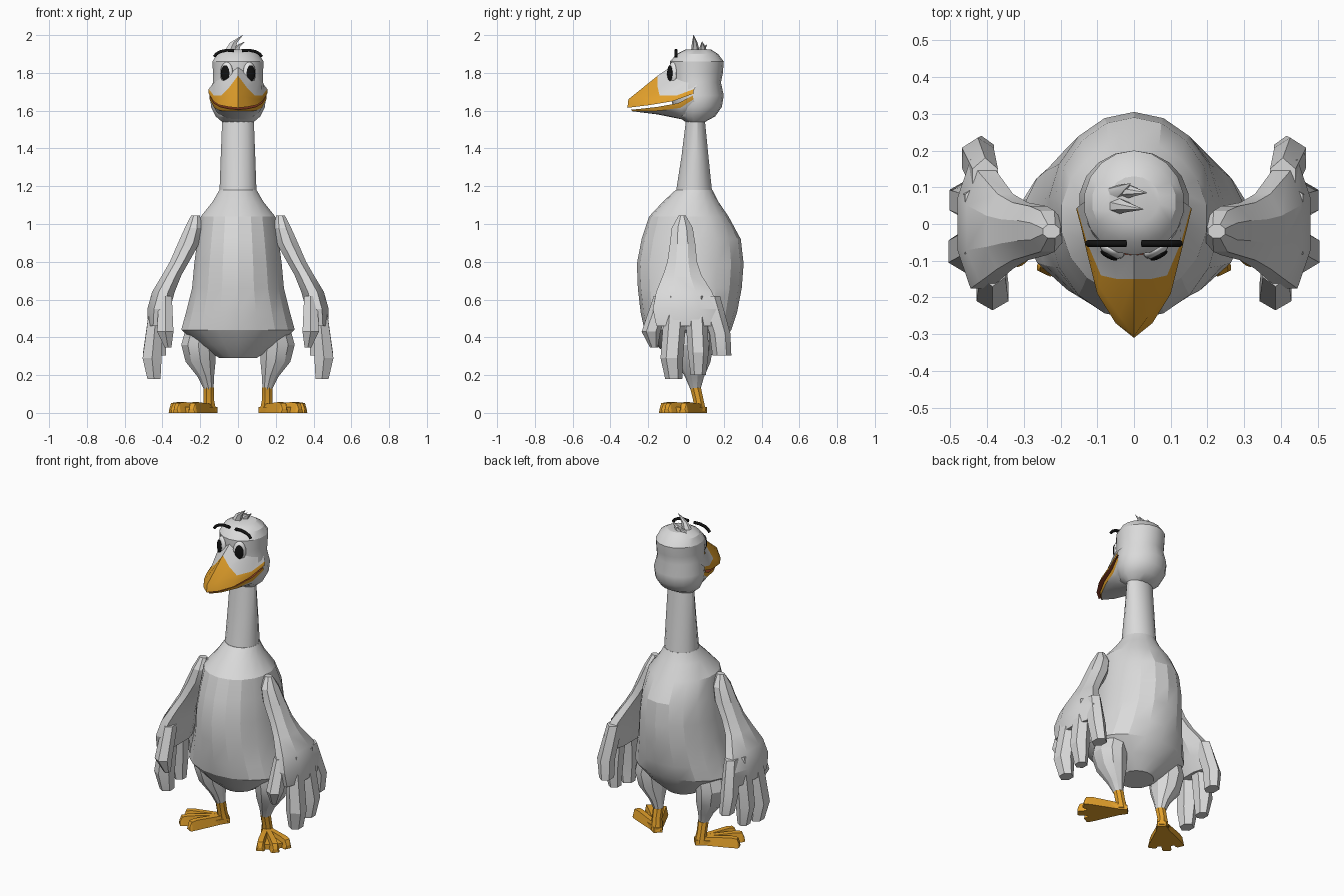
import bpy, bmesh, math
from mathutils import Vector, Matrix


def material(name, r, g, b):
    m = bpy.data.materials.new(name)
    m.diffuse_color = (r, g, b, 1)
    return m


WHITE = material("feather_white", 0.70, 0.70, 0.70)
EYE = material("eye_white", 0.80, 0.80, 0.80)
ORANGE = material("beak_orange", 0.78, 0.36, 0.025)
RED = material("mouth_red", 0.28, 0.05, 0.02)
BLACK = material("black", 0.006, 0.006, 0.006)


def finish(name, bm, mats, angle=30):
    bmesh.ops.recalc_face_normals(bm, faces=bm.faces[:])
    me = bpy.data.meshes.new(name)
    bm.to_mesh(me)
    bm.free()
    for m in mats:
        me.materials.append(m)
    me.shade_smooth()
    me.set_sharp_from_angle(angle=math.radians(angle))
    ob = bpy.data.objects.new(name, me)
    bpy.context.collection.objects.link(ob)
    return ob


def loft(name, rings, mat, sides=16, angle=30):
    """Skin over level elliptical rings given as (cx, cy, z, rx, ry)."""
    bm = bmesh.new()
    loops = []
    for cx, cy, z, rx, ry in rings:
        loops.append([bm.verts.new((cx + rx * math.cos(a), cy + ry * math.sin(a), z))
                      for a in (2 * math.pi * (i + 0.5) / sides for i in range(sides))])
    for a, b in zip(loops, loops[1:]):
        for i in range(sides):
            j = (i + 1) % sides
            bm.faces.new((a[i], a[j], b[j], b[i]))
    bm.faces.new(loops[0])
    bm.faces.new(loops[-1])
    return finish(name, bm, [mat], angle)


def span(rows):
    """(z, rx, y_front, y_back) to centred rings."""
    return [(0, (f + b) / 2, z, rx, (b - f) / 2) for z, rx, f, b in rows]


def flip(rings, s):
    return [(s * r[0],) + tuple(r[1:]) for r in rings]


def hull(name, pts, mat):
    bm = bmesh.new()
    for p in pts:
        bm.verts.new(p)
    res = bmesh.ops.convex_hull(bm, input=bm.verts[:])
    loose = [v for v in set(res["geom_interior"] + res["geom_unused"])
             if isinstance(v, bmesh.types.BMVert)]
    bmesh.ops.delete(bm, geom=loose, context="VERTS")
    return finish(name, bm, [mat], 20)


def strips(name, rows, bands, mats, cap):
    """Symmetric bands between half rows (centre to side); first row is capped."""
    bm = bmesh.new()
    full = []
    for row in rows:
        left = [(-x, y, z) for x, y, z in reversed(row[1:])]
        full.append([bm.verts.new(p) for p in left + row])
    n = len(full[0])
    for k, (a, b) in enumerate(zip(full, full[1:])):
        for i in range(n - 1):
            bm.faces.new((a[i], a[i + 1], b[i + 1], b[i])).material_index = bands[k]
    low = full[0]
    for i in range(n // 2):
        quad = [low[i], low[i + 1], low[n - 2 - i], low[n - 1 - i]]
        bm.faces.new(list(dict.fromkeys(quad))).material_index = cap
    return finish(name, bm, mats, 35)


# Body and neck
loft("body", span([
    (0.29, 0.10, -0.08, 0.12), (0.36, 0.21, -0.16, 0.19), (0.44, 0.305, -0.22, 0.24),
    (0.53, 0.28, -0.24, 0.27), (0.66, 0.247, -0.255, 0.295), (0.79, 0.235, -0.26, 0.305),
    (0.92, 0.218, -0.235, 0.29), (1.04, 0.20, -0.195, 0.225), (1.12, 0.135, -0.12, 0.17),
    (1.18, 0.10, -0.055, 0.14)]), WHITE, 18, 20)
loft("neck", span([(1.17, 0.10, -0.055, 0.14), (1.36, 0.093, -0.025, 0.12),
                   (1.56, 0.085, 0.0, 0.10)]), WHITE, 16)

# Head
loft("head", span([
    (1.54, 0.085, 0.0, 0.10), (1.57, 0.12, -0.05, 0.155), (1.62, 0.145, -0.07, 0.19),
    (1.68, 0.15, -0.08, 0.20), (1.75, 0.135, -0.08, 0.185), (1.80, 0.135, -0.085, 0.195),
    (1.86, 0.137, -0.085, 0.20), (1.90, 0.115, -0.05, 0.17), (1.925, 0.07, 0.0, 0.13)]),
    WHITE, 18)

# Upper beak with the cheek area behind it
strips("upper_beak", [
    [(0, -0.31, 1.615), (0.05, -0.27, 1.62), (0.10, -0.19, 1.63), (0.13, -0.07, 1.65), (0.155, 0.04, 1.69)],
    [(0, -0.305, 1.66), (0.04, -0.25, 1.675), (0.095, -0.17, 1.66), (0.13, -0.06, 1.665), (0.157, 0.04, 1.705)],
    [(0, -0.15, 1.785), (0.045, -0.15, 1.725), (0.09, -0.14, 1.68), (0.128, -0.05, 1.68), (0.155, 0.045, 1.715)],
    [(0, -0.085, 1.83), (0.065, -0.078, 1.78), (0.11, -0.03, 1.76), (0.125, 0.0, 1.75), (0.135, 0.06, 1.74)],
], [0, 0, 1], [ORANGE, WHITE, RED], 2)

# Lower beak, mouth floor and chin
strips("lower_beak", [
    [(0, -0.29, 1.605), (0.05, -0.24, 1.61), (0.095, -0.15, 1.62), (0.128, -0.04, 1.64), (0.152, 0.035, 1.68)],
    [(0, -0.285, 1.597), (0.047, -0.23, 1.597), (0.092, -0.14, 1.60), (0.126, -0.03, 1.615), (0.15, 0.04, 1.66)],
    [(0, -0.15, 1.58), (0.04, -0.13, 1.58), (0.08, -0.08, 1.585), (0.11, -0.02, 1.59), (0.14, 0.05, 1.63)],
    [(0, 0.0, 1.55), (0.03, 0.0, 1.55), (0.05, 0.0, 1.55), (0.08, 0.02, 1.56), (0.11, 0.06, 1.58)],
], [0, 1, 1], [ORANGE, WHITE, RED], 2)


def ellipsoid(name, centre, size, turn, mat):
    bm = bmesh.new()
    bmesh.ops.create_uvsphere(bm, u_segments=16, v_segments=10, radius=1)
    bm.transform(Matrix.Translation(centre) @ Matrix.Rotation(turn, 4, "Z")
                 @ Matrix.Diagonal((*size, 1)))
    finish(name, bm, [mat], 40)


# Wing rings from shoulder to palm, and the four feather fingers
ARM = [(0.225, -0.02, 1.045, 0.025, 0.02), (0.235, -0.02, 0.98, 0.05, 0.06),
       (0.26, -0.018, 0.90, 0.062, 0.072), (0.31, -0.02, 0.80, 0.055, 0.085),
       (0.35, -0.02, 0.73, 0.055, 0.11), (0.395, -0.01, 0.64, 0.065, 0.16),
       (0.42, 0.0, 0.55, 0.065, 0.19), (0.43, 0.0, 0.46, 0.05, 0.17)]
FINGERS = [
    [(0.385, -0.12, 0.62, 0.04, 0.05), (0.385, -0.185, 0.43, 0.05, 0.05), (0.37, -0.17, 0.345, 0.02, 0.02)],
    [(0.425, -0.05, 0.62, 0.04, 0.06), (0.455, -0.075, 0.29, 0.058, 0.06), (0.445, -0.065, 0.18, 0.04, 0.045)],
    [(0.425, 0.05, 0.62, 0.04, 0.06), (0.455, 0.065, 0.32, 0.055, 0.055), (0.445, 0.065, 0.20, 0.035, 0.04)],
    [(0.405, 0.12, 0.62, 0.04, 0.06), (0.425, 0.18, 0.42, 0.05, 0.055), (0.415, 0.19, 0.305, 0.04, 0.05)]]
THIGH = [(0.19, 0.03, 0.45, 0.09, 0.11), (0.21, 0.035, 0.36, 0.095, 0.11),
         (0.198, 0.04, 0.27, 0.083, 0.09), (0.17, 0.045, 0.19, 0.045, 0.05),
         (0.155, 0.05, 0.125, 0.027, 0.027)]
SHANK = [(0.155, 0.05, 0.135, 0.031, 0.031), (0.155, 0.065, 0.07, 0.03, 0.03),
         (0.15, 0.075, 0.01, 0.038, 0.033)]

for s, side in ((1, "left"), (-1, "right")):
    loft(side + "_wing", flip(ARM, s), WHITE, 8, 20)
    for k, f in enumerate(FINGERS):
        loft(f"{side}_wing_feather_{k + 1}", flip(f, s), WHITE, 6, 20)
    loft(side + "_thigh", flip(THIGH, s), WHITE, 10, 25)
    loft(side + "_shank", flip(SHANK, s), ORANGE, 8, 25)

    # Webbed foot turned outwards: three toes joined by a thin web
    heel = Vector((0.14, 0.08, 0))
    fwd, lat = Vector((0.72, -0.69, 0)), Vector((0.69, 0.72, 0))

    def foot_point(u, v, z):
        p = heel + fwd * u + lat * v
        return (s * p.x, p.y, z)

    web = [(-0.02, -0.025), (-0.02, 0.025), (0.20, 0.075), (0.22, 0.0), (0.20, -0.075)]
    hull(side + "_web", [foot_point(u, v, z) for u, v in web for z in (0.0, 0.03)], ORANGE)
    for k, (spread, length) in enumerate(((-20, 0.24), (0, 0.265), (20, 0.24))):
        c, n = math.cos(math.radians(spread)), math.sin(math.radians(spread))
        pts = []
        for t, w, h in ((0.0, 0.022, 0.045), (0.8, 0.027, 0.057), (0.95, 0.026, 0.052), (1.0, 0.02, 0.02)):
            for e in (-1, 1):
                for q, z in ((w, 0.0), (w * 0.6, h)):
                    d = t * length
                    pts.append(foot_point(d * c - e * q * n, d * n + e * q * c, z))
        hull(f"{side}_toe_{k + 1}", pts, ORANGE)

    # Eye and pupil
    turn = s * math.radians(28)
    out = Vector((math.sin(turn), -math.cos(turn), 0))
    eye = Vector((s * 0.06, -0.07, 1.798))
    ellipsoid(side + "_eye", eye, (0.037, 0.02, 0.06), turn, EYE)
    ellipsoid(side + "_pupil", eye + out * 0.018, (0.026, 0.008, 0.042), turn, BLACK)

    # Eyebrow
    cu = bpy.data.curves.new(side + "_eyebrow", "CURVE")
    cu.dimensions = "3D"
    cu.bevel_depth = 0.009
    cu.bevel_resolution = 1
    cu.use_fill_caps = True
    sp = cu.splines.new("POLY")
    brow = [(0.02, 1.918), (0.06, 1.92), (0.095, 1.912), (0.115, 1.90), (0.126, 1.885)]
    sp.points.add(len(brow) - 1)
    for p, (x, z) in zip(sp.points, brow):
        p.co = (s * x, -0.053, z, 1)
    cu.materials.append(BLACK)
    bpy.context.collection.objects.link(bpy.data.objects.new(side + "_eyebrow", cu))

# Feather tuft on the crown
TUFTS = [((-0.05, 0.05), (0.025, 0.04), 2.0), ((-0.03, 0.09), (0.035, 0.085), 1.965),
         ((-0.06, 0.08), (-0.01, 0.11), 1.95)]
for k, (a, b, top) in enumerate(TUFTS):
    mid = (a[0] * 0.65 + b[0] * 0.35, a[1] * 0.65 + b[1] * 0.35)
    loft(f"tuft_{k + 1}", [(*a, 1.90, 0.035, 0.025), (*mid, 1.9 + (top - 1.9) * 0.6, 0.022, 0.015),
                           (*b, top, 0.001, 0.001)], WHITE, 6)
